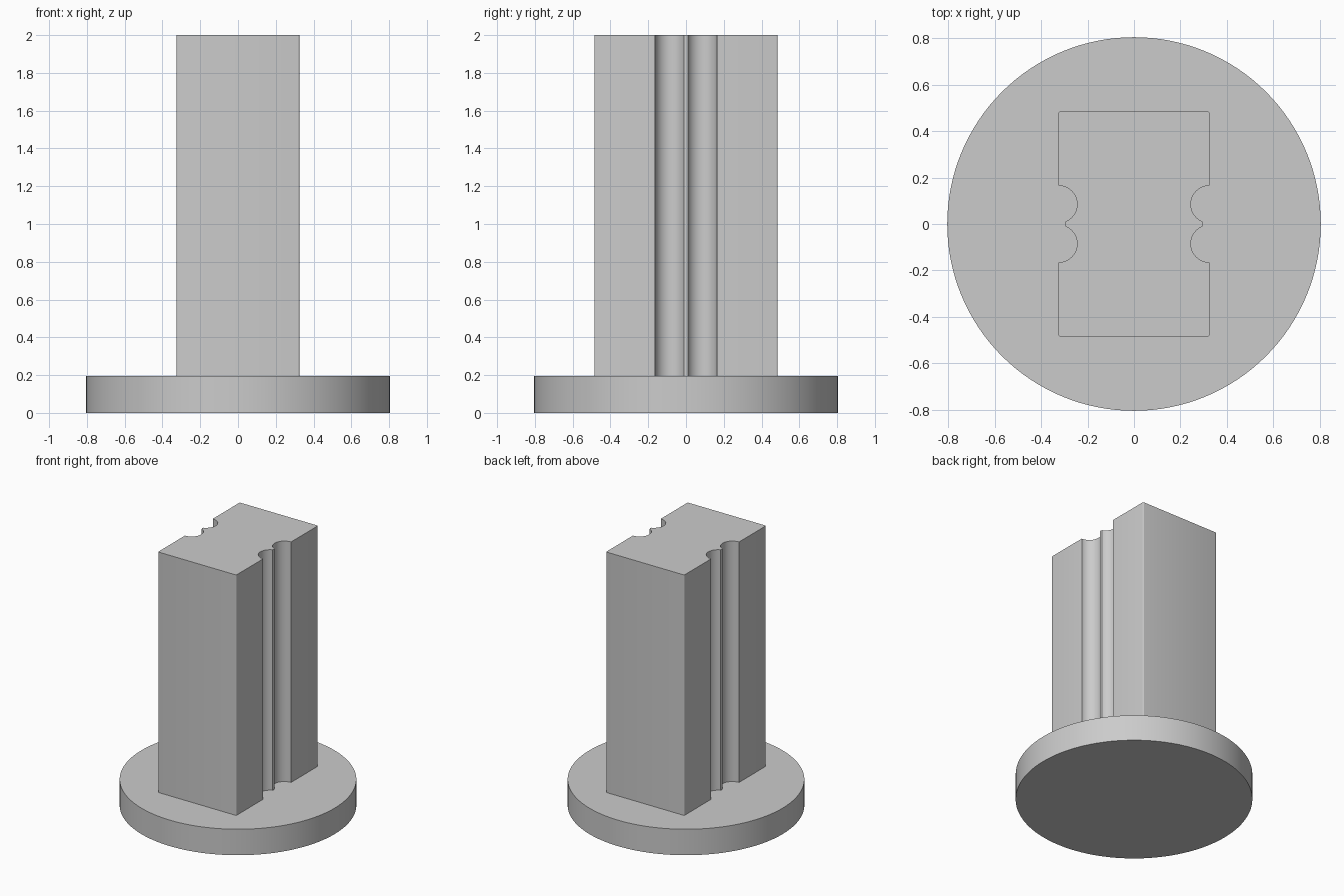
import bpy, bmesh
from math import cos, sin, pi, radians

cube = bpy.data.objects.get("Cube")
if cube:
    bpy.data.objects.remove(cube, do_unlink=True)

grey = bpy.data.materials.new("plain grey")
grey.use_nodes = True
colour = (0.6, 0.6, 0.6, 1)
grey.diffuse_color = colour
grey.node_tree.nodes["Principled BSDF"].inputs["Base Color"].default_value = colour

BASE_RADIUS, BASE_TOP, TOP = 0.805, 0.195, 2.0
HALF_X, HALF_Y = 0.325, 0.485
GROOVE_Y, GROOVE_R, EDGE_R = 0.085, 0.08, 0.008


def arc(cx, cy, r, start, end, steps):
    angles = [radians(start + (end - start) * i / steps) for i in range(steps + 1)]
    return [(cx + r * cos(a), cy + r * sin(a)) for a in angles]


def extrude(name, outline, z0, z1):
    bm = bmesh.new()
    face = bm.faces.new([bm.verts.new((x, y, z0)) for x, y in outline])
    top = bmesh.ops.extrude_face_region(bm, geom=[face], use_keep_orig=True)["geom"]
    moved = [v for v in top if isinstance(v, bmesh.types.BMVert)]
    bmesh.ops.translate(bm, verts=moved, vec=(0, 0, z1 - z0))
    bmesh.ops.recalc_face_normals(bm, faces=bm.faces)
    mesh = bpy.data.meshes.new(name)
    bm.to_mesh(mesh)
    bm.free()
    mesh.materials.append(grey)
    obj = bpy.data.objects.new(name, mesh)
    bpy.context.collection.objects.link(obj)
    bpy.ops.object.select_all(action="DESELECT")
    obj.select_set(True)
    bpy.context.view_layer.objects.active = obj
    bpy.ops.object.shade_smooth_by_angle(angle=radians(35))


# Round base plate
extrude("base_plate", arc(0, 0, BASE_RADIUS, 0, 360, 128)[:-1], 0, BASE_TOP)

# Column outline: one quarter, from the ridge between the grooves to the rounded corner
quarter = [(0.297, 0)]
quarter += arc(HALF_X, GROOVE_Y, GROOVE_R, 247, 94, 24)
quarter += [(HALF_X, GROOVE_Y + GROOVE_R)]
quarter += arc(HALF_X - EDGE_R, HALF_Y - EDGE_R, EDGE_R, 0, 90, 4)

# Mirror the quarter to the back and front, then to the other side
right_half = [(x, -y) for x, y in reversed(quarter[1:])] + quarter
outline = right_half + [(-x, y) for x, y in reversed(right_half)]
extrude("grooved_column", outline, BASE_TOP, TOP)
